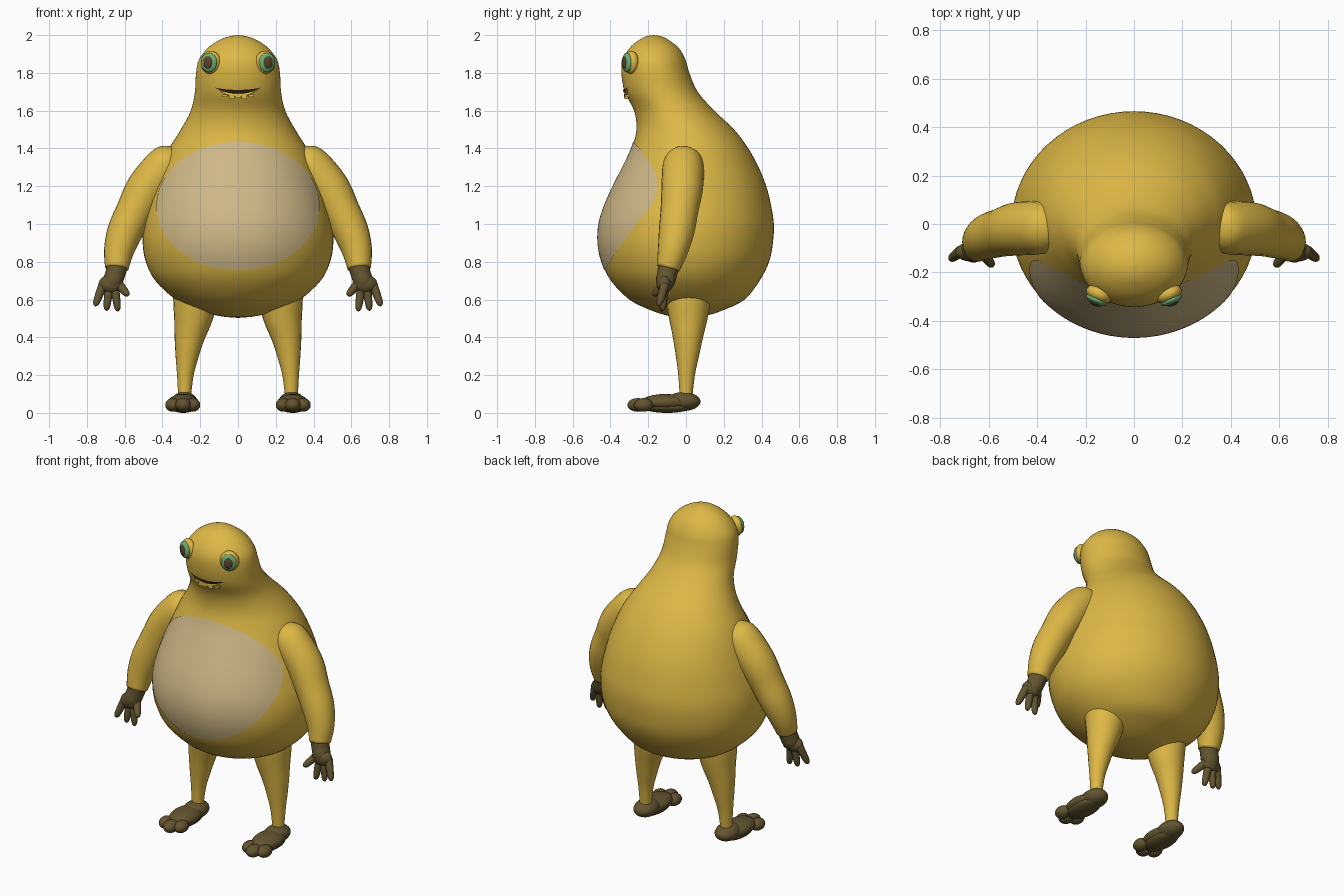
import bpy, bmesh, math
from mathutils import Vector, Matrix

cube = bpy.data.objects.get("Cube")
if cube:
    bpy.data.objects.remove(cube, do_unlink=True)


def material(name, rgb):
    m = bpy.data.materials.new(name)
    m.use_nodes = True
    m.diffuse_color = (*rgb, 1)
    bsdf = next(n for n in m.node_tree.nodes if n.type == 'BSDF_PRINCIPLED')
    bsdf.inputs["Base Color"].default_value = (*rgb, 1)
    bsdf.inputs["Roughness"].default_value = 0.7
    return m


YELLOW = material("mustard_yellow", (0.73, 0.48, 0.06))
CREAM = material("belly_cream", (0.62, 0.48, 0.24))
BROWN = material("dark_olive_brown", (0.125, 0.09, 0.03))
GREEN = material("eye_green", (0.16, 0.42, 0.18))
PUPIL = material("pupil_brown", (0.11, 0.055, 0.025))
DARK = material("mouth_dark", (0.025, 0.018, 0.008))


def finish(bm, name, mat):
    bmesh.ops.recalc_face_normals(bm, faces=bm.faces)
    me = bpy.data.meshes.new(name)
    for f in bm.faces:
        f.smooth = True
    bm.to_mesh(me)
    bm.free()
    me.materials.append(mat)
    ob = bpy.data.objects.new(name, me)
    bpy.context.collection.objects.link(ob)
    return ob


def loft(bm, rings, closed=True, caps=True):
    """Skin a list of equally long point rings."""
    rows = [[bm.verts.new(p) for p in r] for r in rings]
    n = len(rows[0])
    for a, b in zip(rows, rows[1:]):
        for i in range(n if closed else n - 1):
            j = (i + 1) % n
            bm.faces.new((a[i], a[j], b[j], b[i]))
    if caps:
        bm.faces.new(rows[0])
        bm.faces.new(rows[-1])


def spline(rows, steps):
    """Smooth interpolation through rows of numbers."""
    out = []
    for i in range(len(rows) - 1):
        p = [rows[max(0, min(len(rows) - 1, i + k))] for k in (-1, 0, 1, 2)]
        for s in range(steps):
            t = s / steps
            out.append([b + 0.5 * t * (c - a + t * (2*a - 5*b + 4*c - d + t * (3*(b - c) + d - a)))
                        for a, b, c, d in zip(*p)])
    out.append(list(rows[-1]))
    return out


def tube(bm, rows, seg=24, steps=5):
    """Round limb along rows of (x, y, z, radius)."""
    pts = spline(rows, steps)
    pos = [Vector(p[:3]) for p in pts]
    rings = []
    for i, p in enumerate(pts):
        d = (pos[min(i + 1, len(pos) - 1)] - pos[max(i - 1, 0)]).normalized()
        u = d.cross(Vector((0, 1, 0))).normalized()
        v = d.cross(u)
        r = max(p[3], 0.001)
        rings.append([pos[i] + r * (u * math.cos(a) + v * math.sin(a))
                      for a in (math.tau * k / seg for k in range(seg))])
    loft(bm, rings)


def ball(bm, loc, size, rot=None):
    m = Matrix.Translation(loc) @ (rot or Matrix()) @ Matrix.Diagonal((*size, 1))
    bmesh.ops.create_uvsphere(bm, u_segments=28, v_segments=16, radius=1, matrix=m)


# Body and head: height, half width, front y, back y
PROFILE = spline([
    (.503, .002, .0, .004), (.513, .1, -.09, .1), (.545, .215, -.19, .2),
    (.6, .33, -.3, .31), (.7, .438, -.398, .39), (.8, .488, -.445, .44),
    (.9, .505, -.465, .46), (1, .5, -.46, .465), (1.1, .477, -.43, .45),
    (1.2, .447, -.385, .425), (1.3, .41, -.335, .385), (1.4, .365, -.288, .33),
    (1.5, .303, -.262, .255), (1.6, .25, -.275, .15), (1.7, .228, -.325, .062),
    (1.8, .222, -.342, .018), (1.87, .207, -.335, -.003), (1.93, .162, -.3, -.037),
    (1.97, .107, -.255, -.085), (1.992, .052, -.215, -.125), (2, .002, -.172, -.168)], 4)


def front(x, z, lift=0.0):
    """Point on the front of the body at x, z."""
    for a, b in zip(PROFILE, PROFILE[1:]):
        if a[0] <= z <= b[0]:
            t = (z - a[0]) / (b[0] - a[0])
            rx, yf, yb = [p + (q - p) * t for p, q in zip(a[1:], b[1:])]
            k = math.sqrt(max(0, 1 - (x / rx) ** 2))
            return Vector((x * (1 + lift), (yf + yb) / 2 - (yb - yf) / 2 * k - lift, z))


bm = bmesh.new()
SEG = 64
loft(bm, [[(rx * math.cos(a), (f + b) / 2 + (b - f) / 2 * math.sin(a), z)
           for a in (math.tau * k / SEG for k in range(SEG))]
          for z, rx, f, b in PROFILE])
finish(bm, "body", YELLOW)

# Oval belly patch hugging the body
bm = bmesh.new()
loft(bm, [[front(.43 * r * math.cos(a), 1.095 + .34 * r * math.sin(a), .004)
           for a in (math.tau * k / 72 for k in range(72))]
          for r in [(i + .02) / 20.02 for i in range(21)]], caps=False)
bm.faces.ensure_lookup_table()
finish(bm, "belly_patch", CREAM)

# Mouth: dark crescent, lower lip and small teeth
us = [i / 12 - 1 for i in range(25)]
bm = bmesh.new()
loft(bm, [[front(.122 * u, 1.722 - .012 * (1 - u * u) - h * (1 - u * u), .006) for u in us]
          for h in (0, .01, .02)], closed=False, caps=False)
finish(bm, "mouth", DARK)
bm = bmesh.new()
tube(bm, [(*front(.1 * u, 1.708 - .026 * (1 - u * u)), .011 * (1.05 - u * u)) for u in us[::3]], 12, 4)
for x, h in ((-.07, .012), (-.033, .022), (0, .018), (.033, .022), (.07, .012)):
    p = front(x, 1.685)
    bmesh.ops.create_cube(bm, size=1, matrix=Matrix.Translation(p + Vector((0, 0, -h / 2)))
                          @ Matrix.Diagonal((.03, .02, h, 1)))
lip = finish(bm, "lower_lip", YELLOW)
for poly in lip.data.polygons:
    poly.use_smooth = len(poly.vertices) == 4 and poly.area < .0002

for side, s in (("left", 1), ("right", -1)):
    def limb(bm, rows, **kw):
        tube(bm, [(s * x, y, z, r) for x, y, z, r in rows], **kw)

    # Eye: socket, iris and pupil stacked along the gaze
    gaze = Vector((s * .4, -.9, 0)).normalized()
    turn = gaze.to_track_quat('Z', 'Y').to_matrix().to_4x4()
    centre = Vector((s * .155, -.315, 1.855))
    for part, mat, shift, size in (("eye_socket", YELLOW, -.028, (.056, .062, .036)),
                                   ("iris", GREEN, -.002, (.046, .052, .02)),
                                   ("pupil", PUPIL, .012, (.026, .033, .012))):
        bm = bmesh.new()
        ball(bm, centre + gaze * shift, size, turn)
        finish(bm, f"{side}_{part}", mat)

    # Arm
    bm = bmesh.new()
    limb(bm, [(.31, -.015, 1.39, .03), (.335, -.015, 1.36, .08), (.38, -.015, 1.31, .108),
              (.48, -.02, 1.19, .11), (.545, -.035, 1.07, .1), (.598, -.05, .96, .094),
              (.63, -.07, .86, .08), (.642, -.095, .765, .062)])
    finish(bm, f"{side}_arm", YELLOW)

    # Hand with four tapering digits
    bm = bmesh.new()
    limb(bm, [(.64, -.093, .775, .055), (.65, -.1, .735, .053), (.665, -.11, .69, .05),
              (.675, -.115, .65, .03), (.677, -.115, .635, .004)])
    ball(bm, (s * .672, -.115, .683), (.065, .04, .05))
    for x, y, z, root in ((.757, -.145, .565, .715), (.697, -.125, .54, .68),
                          (.635, -.13, .537, .655), (.582, -.175, .622, .63)):
        a, b = Vector((root, -.112, .68)), Vector((x, y, z))
        limb(bm, [(*a.lerp(b, t), r) for t, r in
                  ((0, .024), (.4, .022), (.75, .019), (.93, .013), (1, .002))], seg=14)
    finish(bm, f"{side}_hand", BROWN)

    # Leg
    bm = bmesh.new()
    limb(bm, [(.215, .012, .68, .125), (.225, .012, .6, .119), (.238, .012, .5, .102),
              (.257, .01, .4, .08), (.27, .007, .3, .061), (.279, .003, .2, .044),
              (.283, 0, .08, .033)])
    finish(bm, f"{side}_leg", YELLOW)

    # Foot with three toes
    bm = bmesh.new()
    ball(bm, (s * .285, -.015, .06), (.07, .092, .05))
    ball(bm, (s * .29, -.11, .055), (.082, .13, .045))
    for x, y, r in ((.24, -.225, .04), (.29, -.255, .043), (.345, -.225, .04)):
        ball(bm, (s * x, y, .042), (r, r + .012, .036))
    ball(bm, (s * .29, -.1, .03), (.07, .13, .03))
    finish(bm, f"{side}_foot", BROWN)
